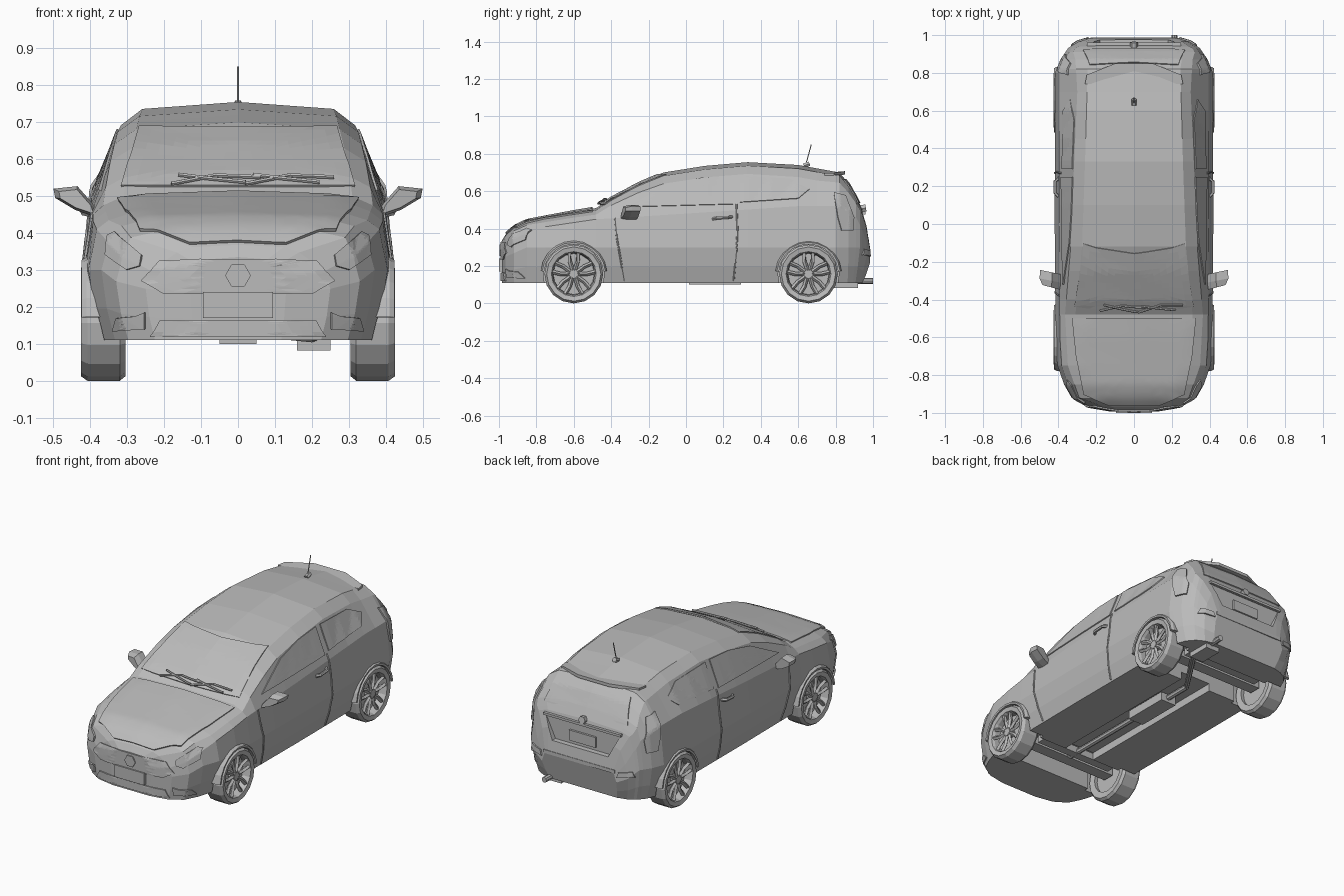
import bpy, bmesh, math
from mathutils import Vector, Matrix
from mathutils.bvhtree import BVHTree

if "Cube" in bpy.data.objects:
    bpy.data.objects.remove(bpy.data.objects["Cube"])

GREY = (0.5, 0.5, 0.5, 1)
paint = bpy.data.materials.new("plain_grey")
paint.use_nodes = True
paint.diffuse_color = GREY
paint.node_tree.nodes["Principled BSDF"].inputs["Base Color"].default_value = GREY


def finish(name, bm, smooth=None):
    bmesh.ops.recalc_face_normals(bm, faces=bm.faces)
    mesh = bpy.data.meshes.new(name)
    bm.to_mesh(mesh)
    bm.free()
    mesh.materials.append(paint)
    ob = bpy.data.objects.new(name, mesh)
    bpy.context.collection.objects.link(ob)
    if smooth:
        bpy.ops.object.select_all(action='DESELECT')
        ob.select_set(True)
        bpy.context.view_layer.objects.active = ob
        bpy.ops.object.shade_smooth_by_angle(angle=math.radians(smooth))
    return ob


def loft(name, rings, smooth=None, closed=False):
    """Skin a row of vertex rings, capping the ends unless it closes."""
    bm = bmesh.new()
    vs = [[bm.verts.new(p) for p in r] for r in rings]
    n = len(vs[0])
    for a, b in zip(vs, vs[1:] + vs[:1] if closed else vs[1:]):
        for i in range(n):
            bm.faces.new((a[i], a[(i + 1) % n], b[(i + 1) % n], b[i]))
    if not closed:
        bm.faces.new(vs[0])
        bm.faces.new(vs[-1])
    return finish(name, bm, smooth)


def box(name, centre, size):
    bm = bmesh.new()
    bmesh.ops.create_cube(bm, size=1, matrix=Matrix.Translation(centre) @ Matrix.Diagonal((*size, 1)))
    return finish(name, bm)


def rod(name, pts, radius, sides=6):
    """Straight-jointed tube through points."""
    pts = [Vector(p) for p in pts]
    rings = []
    for i, p in enumerate(pts):
        d = pts[min(i + 1, len(pts) - 1)] - pts[max(i - 1, 0)]
        q = d.to_track_quat('Z', 'Y')
        rings.append([p + q @ Vector((radius * math.cos(k * math.tau / sides),
                                      radius * math.sin(k * math.tau / sides), 0)) for k in range(sides)])
    return loft(name, rings)


def cylinder_x(name, x0, x1, y, z, r, sides=24):
    return rod(name, [(x0, y, z), (x1, y, z)], r, sides)


def at(table, y):
    for (a, p), (b, q) in zip(table, table[1:]):
        if y <= b:
            return p + (q - p) * max(0, y - a) / (b - a)
    return table[-1][1]


def sym(half):
    return half + [(-x, b) for x, b in reversed(half)]


def both(flip):
    return (("left_", 1), ("right_", -1)) if flip else (("", 1),)


# Body shell: feature lines along the length, skinned as cross-sections
WIDTH = [(-.985, .13), (-.965, .25), (-.92, .33), (-.85, .37), (-.75, .405), (-.6, .415), (0, .42),
         (.8, .418), (.87, .39), (.93, .35), (.965, .3), (.985, .24)]
TOP = [(-.985, .335), (-.965, .368), (-.92, .41), (-.85, .443), (-.6, .49), (-.48, .51), (-.4, .565), (-.25, .645),
       (-.12, .7), (.1, .735), (.33, .755), (.6, .74), (.82, .7), (.87, .64), (.91, .57), (.94, .51), (.965, .42),
       (.985, .29)]
RAIL_IN = [(-.985, .08), (-.92, .22), (-.75, .29), (-.48, .31), (-.12, .275), (.3, .26), (.82, .245),
           (.91, .26), (.985, .2)]
RAIL_OUT = [(-.985, .11), (-.92, .29), (-.75, .35), (-.48, .365), (-.12, .335), (.3, .318), (.7, .3),
            (.87, .31), (.92, .325), (.985, .22)]
DROP = [(-.985, .02), (-.48, .035), (-.12, .06), (.7, .065), (.87, .05), (.985, .012)]
BELT = [(-.985, .28), (-.9, .355), (-.75, .41), (-.48, .45), (0, .48), (.6, .52), (.84, .52), (.91, .46),
        (.95, .38), (.985, .26)]
MID = [(-.985, .24), (-.85, .3), (.93, .3), (.985, .22)]
STATIONS = sorted({y for t in (WIDTH, TOP) for y, _ in t} | {.2, .45, .7})


def section(y):
    w, t, d, m = at(WIDTH, y), at(TOP, y), at(DROP, y), at(MID, y)
    tuck = max(0, y - .85) * .3
    half = [(w * .9, y - tuck, .11), (w * .96, y - tuck * .5, .11 + (m - .11) * .45), (w, y, m),
            (w * .945, y, at(BELT, y)), (at(RAIL_OUT, y), y, t - d), (at(RAIL_IN, y), y, t - d * .3)]
    return ([(0, y - tuck, .11)] + half + [(0, y, t)] + [(-x, b, z) for x, b, z in reversed(half)])


body = loft("body_shell", [section(y) for y in STATIONS])
bm = bmesh.new()
bm.from_mesh(body.data)
skin = BVHTree.FromBMesh(bm)
bm.free()

# Wheel wells, axle bays, centre tunnel and tailgate recess cut out of the shell
AXLES = (-.6, .655)
HUB = .157
cutters = [box("tunnel_cutter", (0, .03, .1), (.2, 1.3, .11)),
           loft("recess_cutter", [[(x, y, z) for x, z in sym([(.18, .35), (.24, .475)])] for y in (.945, 1.1)])]
for y in AXLES:
    cutters.append(box("bay_cutter", (0, y, .12), (.7, .26, .2)))
    for side, s in both(True):
        cutters.append(cylinder_x(side + "well_cutter", s * .28, s * .6, y, HUB, .163))
bpy.context.view_layer.objects.active = body
for c in cutters:
    c.hide_render = True
    mod = body.modifiers.new("cut", 'BOOLEAN')
    mod.operation, mod.solver, mod.object = 'DIFFERENCE', 'EXACT', c
    bpy.ops.object.modifier_apply(modifier=mod.name)
for c in cutters:
    bpy.data.objects.remove(c)

VIEWS = {"front": lambda a, b: ((a, -2, b), (0, 1, 0)), "back": lambda a, b: ((a, 2, b), (0, -1, 0)),
         "side": lambda a, b: ((2, a, b), (-1, 0, 0)), "top": lambda a, b: ((a, b, 2), (0, 0, -1))}


def project(view, p, lift):
    start, way = (Vector(v) for v in VIEWS[view](*p))
    hit = skin.ray_cast(start, way)
    if hit[0] is None:
        hit = skin.find_nearest(start + way * (1.6 if view == "side" else 1.1))
    return hit[0] + hit[1] * lift


def mirrored(p, s):
    return Vector((s * p.x, p.y, p.z))


def plate(name, view, outline, thick=.007, flip=False, smooth=None):
    """Thin panel laid onto the body, following its surface."""
    pts = [Vector(p) for p in outline]
    mid = sum(pts, Vector((0, 0))) / len(pts)
    dense = [p.lerp(q, k / 8) for p, q in zip(pts, pts[1:] + pts[:1]) for k in range(8)]
    layers = [(1, -.004)] + [(k / 8, thick) for k in range(8, 0, -1)]
    for side, s in both(flip):
        loft(side + name, [[mirrored(project(view, mid.lerp(p, scale), lift), s) for p in dense]
                           for scale, lift in layers], smooth)


def seam(name, view, path, radius=.005, lift=.001, flip=False):
    """Thin strip following the body through a path."""
    path = [Vector(p) for p in path]
    dense = [p.lerp(q, k / 5) for p, q in zip(path, path[1:]) for k in range(5)] + path[-1:]
    for side, s in both(flip):
        rod(side + name, [mirrored(project(view, p, lift), s) for p in dense], radius)


# Bonnet and glass
plate("bonnet", "top", sym([(.13, -.958), (.265, -.9), (.305, -.7), (.325, -.5)]), .009, smooth=40)
plate("windscreen", "front", sym([(.315, .525), (.268, .685)]), .006)
plate("rear_window", "back", sym([(.27, .535), (.235, .66)]), .006)
plate("front_door_window", "side", [(-.32, .515), (-.1, .63), (.08, .67), (.25, .68), (.25, .53)], .006, True)
plate("quarter_window", "side", [(.29, .54), (.29, .68), (.55, .665), (.66, .61), (.6, .56)], .006, True)

# Front fascia
plate("grille", "front", sym([(.2, .235), (.26, .27), (.21, .325), (.1, .328)]))
plate("lower_intake", "front", sym([(.235, .12), (.21, .165)]))
plate("headlight", "front", [(.265, .31), (.26, .34), (.33, .4), (.35, .39), (.355, .34), (.3, .3)], .008, True)
plate("fog_lamp", "front", [(.25, .14), (.25, .185), (.275, .175), (.325, .17), (.335, .135)], .008, True)
box("front_number_plate", (0, -.99, .205), (.19, .02, .07))
rod("grille_boss", [(0, -.975, .285), (0, -.998, .285)], .035)

# Tail
plate("tail_light", "side", [(.79, .59), (.85, .575), (.895, .46), (.89, .39), (.83, .39), (.81, .46)], .009, True)
plate("rear_reflector", "back", [(.24, .25), (.25, .28), (.32, .29), (.33, .26)], .008, True)
box("rear_number_plate", (0, .95, .4), (.17, .014, .06))
box("tailgate_lip", (0, .945, .483), (.5, .03, .014))
rod("tailgate_handle", [(0, .93, .505), (0, .962, .51)], .022)
box("bumper_ledge", (0, .975, .28), (.46, .025, .02))
tail = sym([(.26, .74), (.25, .79), (.1, .85)])
loft("spoiler", [[(x, y, z - abs(x) * .06) for x, y in tail] for z in (.695, .713)])

# Doors
seam("door_front_seam", "side", [(-.38, .455), (-.37, .35), (-.35, .24), (-.33, .12)], flip=True)
seam("door_rear_seam", "side", [(.27, .53), (.275, .4), (.27, .28), (.255, .12)], flip=True)
for side, s in both(True):
    rod(side + "door_handle", [(s * .4, .145, .452), (s * .418, .165, .456), (s * .418, .225, .46),
                               (s * .395, .245, .462)], .009)
    # Mirrors: a tapering arm opening into a housing
    shape = [(.375, .44), (.385, .47), (.435, .527), (.5, .52), (.495, .495), (.44, .462)]
    rings = []
    for y, k in ((-.335, .75), (-.3, 1), (-.255, .95)):
        rings.append([(s * (.44 + (x - .44) * k), y + (x - .44) * .2, .49 + (z - .49) * k) for x, z in shape])
    loft(side + "wing_mirror", rings)

# Wipers and aerial
for i, x in enumerate((-.18, .02)):
    seam("wiper_arm_%d" % i, "front", [(x + .02, .545), (x + .1, .535), (x + .2, .525)], .006, .016)
    seam("wiper_blade_%d" % i, "front", [(x, .522), (x + .12, .545), (x + .24, .54)], .006, .014)
rod("aerial_base", [(0, .63, .735), (0, .66, .748)], .014)
rod("aerial", [(0, .64, .74), (0, .67, .85)], .003)

# Wheels with arch lips
TYRE = [(.108, .31), (.145, .305), (.157, .32), (.157, .408), (.145, .425), (.12, .42), (.113, .405)]
RIM_SIDES = 16
for side, s in both(True):
    for end, y in zip(("front_", "rear_"), AXLES):
        tag = side + end

        def polar(r, x, a):
            return (s * x, y + r * math.cos(a), HUB + r * math.sin(a))

        turns = [k * math.tau / RIM_SIDES for k in range(RIM_SIDES)]
        loft(tag + "tyre", [[polar(r, x, a) for r, x in TYRE] for a in turns], closed=True)
        cylinder_x(tag + "brake_disc", s * .33, s * .375, y, HUB, .11, RIM_SIDES)
        cylinder_x(tag + "hub", s * .36, s * .412, y, HUB, .026, 10)
        for k in range(5):
            for turn in (-.22, .22):
                a = math.pi / 2 + k * math.tau / 5
                rod(tag + "spoke", [polar(.02, .402, a + turn), polar(.07, .402, a + turn * 1.4),
                                    polar(.115, .408, a + turn)], .011, 4)
        lip = [(.159, .37), (.159, .422), (.17, .424), (.178, .41), (.178, .37)]
        arc = [math.radians(5 + 170 * k / 10) for k in range(11)]
        loft(tag + "arch_lip", [[polar(r, x, a) for r, x in lip] for a in arc])

# Underside: axles, exhaust and silencers
for end, y in zip(("front_", "rear_"), AXLES):
    box(end + "axle_beam", (0, y, .155), (.64, .07, .04))
    box(end + "cross_member", (0, y + .1, .135), (.5, .05, .04))
rod("exhaust_pipe", [(0, -.55, .13), (0, .45, .13), (.1, .6, .13), (.2, .75, .12), (.215, 1, .12)], .016, 8)
box("centre_silencer", (0, .155, .125), (.1, .28, .05))
box("rear_silencer", (.205, .85, .11), (.09, .14, .055))
